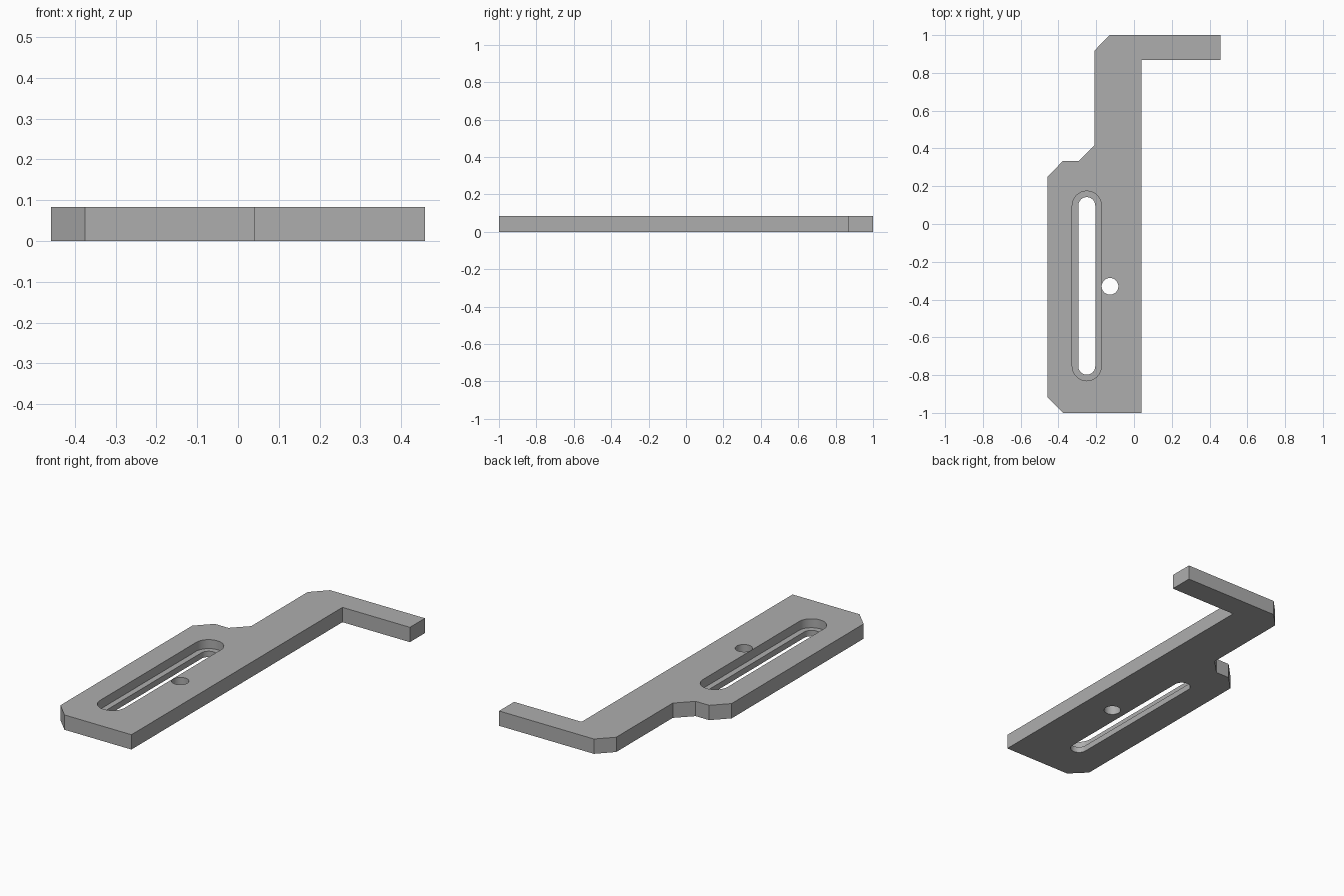
import bpy, bmesh
from math import sin, cos, pi, radians

cube = bpy.data.objects.get("Cube")
if cube:
    bpy.data.objects.remove(cube, do_unlink=True)

THICK = 0.083
LEDGE = 0.033      # height of the step inside the slot
SLOT_X = -0.25
SLOT_ENDS = (-0.753, 0.097)

grey = bpy.data.materials.new("plain grey")
grey.use_nodes = True
grey.diffuse_color = (0.42, 0.42, 0.42, 1)
grey.node_tree.nodes["Principled BSDF"].inputs["Base Color"].default_value = (0.42, 0.42, 0.42, 1)


def prism(name, outline, z0, z1):
    """Extrude a counter-clockwise outline from z0 to z1."""
    bm = bmesh.new()
    base = bm.faces.new([bm.verts.new((x, y, z0)) for x, y in outline])
    top = bmesh.ops.extrude_face_region(bm, geom=[base])["geom"]
    for v in top:
        if isinstance(v, bmesh.types.BMVert):
            v.co.z = z1
    bmesh.ops.recalc_face_normals(bm, faces=bm.faces[:])
    mesh = bpy.data.meshes.new(name)
    bm.to_mesh(mesh)
    bm.free()
    mesh.materials.append(grey)
    obj = bpy.data.objects.new(name, mesh)
    bpy.context.collection.objects.link(obj)
    return obj


def stadium(x, y0, y1, r, steps=24):
    """Rounded slot outline running along y."""
    return [(x + r * cos(start + pi * i / steps), y + r * sin(start + pi * i / steps))
            for y, start in ((y1, 0), (y0, pi)) for i in range(steps + 1)]


def circle(x, y, r, steps=48):
    return [(x + r * cos(2 * pi * i / steps), y + r * sin(2 * pi * i / steps))
            for i in range(steps)]


# Bracket outline: wide body with chamfered corners, narrow neck, side arm
bracket = prism("bracket_plate", [
    (-0.375, -1), (0.04, -1), (0.04, 0.867), (0.458, 0.867), (0.458, 1),
    (-0.13, 1), (-0.21, 0.917), (-0.21, 0.417), (-0.293, 0.333),
    (-0.377, 0.333), (-0.458, 0.25), (-0.458, -0.917)], 0, THICK)

# Through slot, its wider recess from above, and the round hole
cutters = [
    prism("slot_cutter", stadium(SLOT_X, *SLOT_ENDS, 0.045), -0.1, 0.2),
    prism("recess_cutter", stadium(SLOT_X, *SLOT_ENDS, 0.077), LEDGE, 0.2),
    prism("hole_cutter", circle(-0.127, -0.33, 0.044), -0.1, 0.2),
]
bpy.ops.object.select_all(action="DESELECT")
bracket.select_set(True)
bpy.context.view_layer.objects.active = bracket
for cutter in cutters:
    cutter.hide_render = True
    mod = bracket.modifiers.new(cutter.name, "BOOLEAN")
    mod.operation = "DIFFERENCE"
    mod.solver = "EXACT"
    mod.object = cutter
    bpy.ops.object.modifier_apply(modifier=mod.name)
    bpy.data.objects.remove(cutter, do_unlink=True)

# Round slot ends smooth, plate edges sharp
bpy.ops.object.shade_smooth_by_angle(angle=radians(30))
